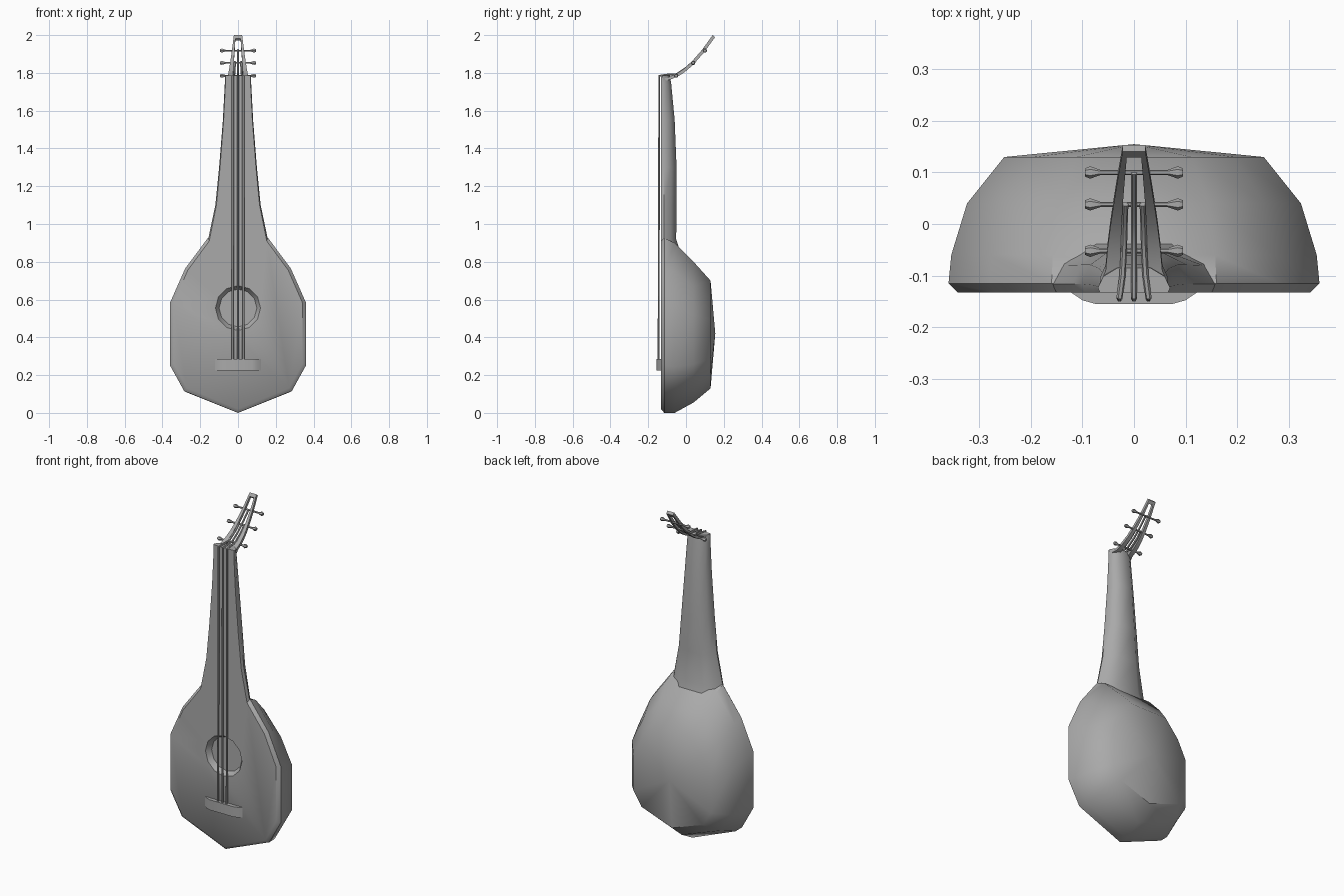
import bpy, bmesh, math
from mathutils import Vector

cube = bpy.data.objects.get("Cube")
if cube:
    bpy.data.objects.remove(cube, do_unlink=True)

grey = bpy.data.materials.new("grey")
grey.use_nodes = True
grey.diffuse_color = (0.4, 0.4, 0.4, 1)
grey.node_tree.nodes["Principled BSDF"].inputs["Base Color"].default_value = (0.4, 0.4, 0.4, 1)


def activate(obj):
    bpy.ops.object.select_all(action='DESELECT')
    obj.select_set(True)
    bpy.context.view_layer.objects.active = obj


def smooth(obj, angle):
    activate(obj)
    bpy.ops.object.shade_smooth_by_angle(angle=math.radians(angle))


def loft(name, rings, tip=None, angle=40):
    """Skin closed rings of points; a tip point replaces the last cap."""
    bm = bmesh.new()
    loops = [[bm.verts.new(p) for p in ring] for ring in rings]
    n = len(loops[0])
    for a, b in zip(loops, loops[1:]):
        for i in range(n):
            j = (i + 1) % n
            bm.faces.new((a[i], a[j], b[j], b[i]))
    bm.faces.new(loops[0])
    if tip:
        t = bm.verts.new(tip)
        for i in range(n):
            bm.faces.new((loops[-1][i], loops[-1][(i + 1) % n], t))
    else:
        bm.faces.new(loops[-1])
    bmesh.ops.recalc_face_normals(bm, faces=bm.faces)
    mesh = bpy.data.meshes.new(name)
    bm.to_mesh(mesh)
    bm.free()
    mesh.materials.append(grey)
    obj = bpy.data.objects.new(name, mesh)
    bpy.context.collection.objects.link(obj)
    smooth(obj, angle)
    return obj


def mirrored(half):
    """Close a half outline (first coordinate is x) across x = 0."""
    return half + [(-x, v) for x, v in reversed(half) if x > 0]


def disc(radius, sides):
    return [(radius * math.cos(math.tau * i / sides), radius * math.sin(math.tau * i / sides))
            for i in range(sides)]


FRONT = -0.133

# Body: one outline shrunk layer by layer toward the back
HEIGHT = 0.92
outline = mirrored([(0, 0), (0.285, 0.115), (0.36, 0.25), (0.36, 0.58), (0.28, 0.76), (0.16, HEIGHT)])
layers = [(FRONT, 0.95, 0.02, 0.91), (-0.115, 1, 0, 0.925), (-0.06, 0.985, 0, 0.90),
          (0.04, 0.9, 0.055, 0.80), (0.13, 0.7, 0.13, 0.70)]
body = loft("body", [[(x * s, y, lo + (hi - lo) * z / HEIGHT) for x, z in outline]
                     for y, s, lo, hi in layers], tip=(0, 0.155, 0.42), angle=45)

# Sound hole: shallow tapered recess
cutter = loft("sound_hole_cutter", [[(x, y, 0.555 + z) for x, z in disc(r, 12)]
                                    for y, r in ((FRONT - 0.02, 0.132), (FRONT + 0.03, 0.1))])
cutter.hide_render = True
cut = body.modifiers.new("sound_hole", 'BOOLEAN')
cut.operation = 'DIFFERENCE'
cut.solver = 'EXACT'
cut.object = cutter
activate(body)
bpy.ops.object.modifier_move_to_index(modifier=cut.name, index=0)
bpy.ops.object.modifier_apply(modifier=cut.name)
bpy.data.objects.remove(cutter, do_unlink=True)
smooth(body, 45)

# Neck: flat fingerboard with a rounded back
stations = [(0.82, 0.17, -0.02), (0.92, 0.158, -0.052), (1.1, 0.12, -0.05), (1.3, 0.1, -0.05),
            (1.55, 0.08, -0.06), (1.74, 0.07, -0.078), (1.785, 0.07, -0.085)]
neck_rings = []
for z, w, back in stations:
    d = back - FRONT
    half = [(0.95 * w, FRONT), (w, FRONT + 0.2 * d), (0.85 * w, FRONT + 0.65 * d), (0.45 * w, back)]
    neck_rings.append([(x, y, z) for x, y in mirrored(half)])
loft("neck", neck_rings)

# Bridge
bridge = mirrored([(0.075, -0.155), (0.1, -0.148), (0.125, FRONT + 0.002)])
loft("bridge", [[(x, y, z) for x, y in bridge] for z in (0.225, 0.285)], angle=20)

# Headstock: two curved rails and an end bar
rail_path = [(-0.11, 1.765, 0.03, 0.066), (-0.085, 1.772, 0.026, 0.055), (-0.04, 1.792, 0.026, 0.051),
             (0, 1.82, 0.024, 0.046), (0.04, 1.858, 0.022, 0.040), (0.09, 1.915, 0.018, 0.032),
             (0.147, 1.994, 0.013, 0.022)]
T = 0.006


def slab(y, z, x0, x1):
    return [(x0, y - T, z + T), (x1, y - T, z + T), (x1, y + T, z - T), (x0, y + T, z - T)]


for side, label in ((1, "left"), (-1, "right")):
    loft(label + "_headstock_rail", [slab(y, z, side * a, side * b) for y, z, a, b in rail_path])
loft("headstock_end_bar", [slab(0.135, 1.977, -0.022, 0.022), slab(0.147, 1.994, -0.022, 0.022)])

# Tuning pegs: crosswise shafts with flared knobs
peg_profile = [(0.095, 0.008), (0.085, 0.012), (0.065, 0.005)]
peg_profile += [(-x, r) for x, r in reversed(peg_profile)]
pegs = [(-0.052, 1.785), (0.038, 1.853), (0.1, 1.918)]
for i, (py, pz) in enumerate(pegs):
    loft(f"tuning_peg_{i + 1}", [[(x, py + a, pz + b) for a, b in disc(r, 6)] for x, r in peg_profile])

# Strings: from the bridge, over the neck end, to the pegs
for i, x in enumerate((-0.028, 0, 0.028)):
    path = [(x, -0.145, 0.27), (x, -0.142, 1.785), (0.8 * x, -0.1, 1.79), (0.7 * x, -0.052, 1.792),
            (0.65 * x, 0, 1.826), (0.6 * x, 0.038, 1.86)]
    if x == 0:
        path.append((0, 0.1, 1.922))
    curve = bpy.data.curves.new(f"string_{i + 1}", 'CURVE')
    curve.dimensions = '3D'
    curve.bevel_depth = 0.006
    curve.bevel_resolution = 1
    curve.use_fill_caps = True
    spline = curve.splines.new('POLY')
    spline.points.add(len(path) - 1)
    for point, co in zip(spline.points, path):
        point.co = (*co, 1)
    curve.materials.append(grey)
    string = bpy.data.objects.new(f"string_{i + 1}", curve)
    bpy.context.collection.objects.link(string)
    activate(string)
    bpy.ops.object.convert(target='MESH')
    smooth(bpy.context.object, 50)
